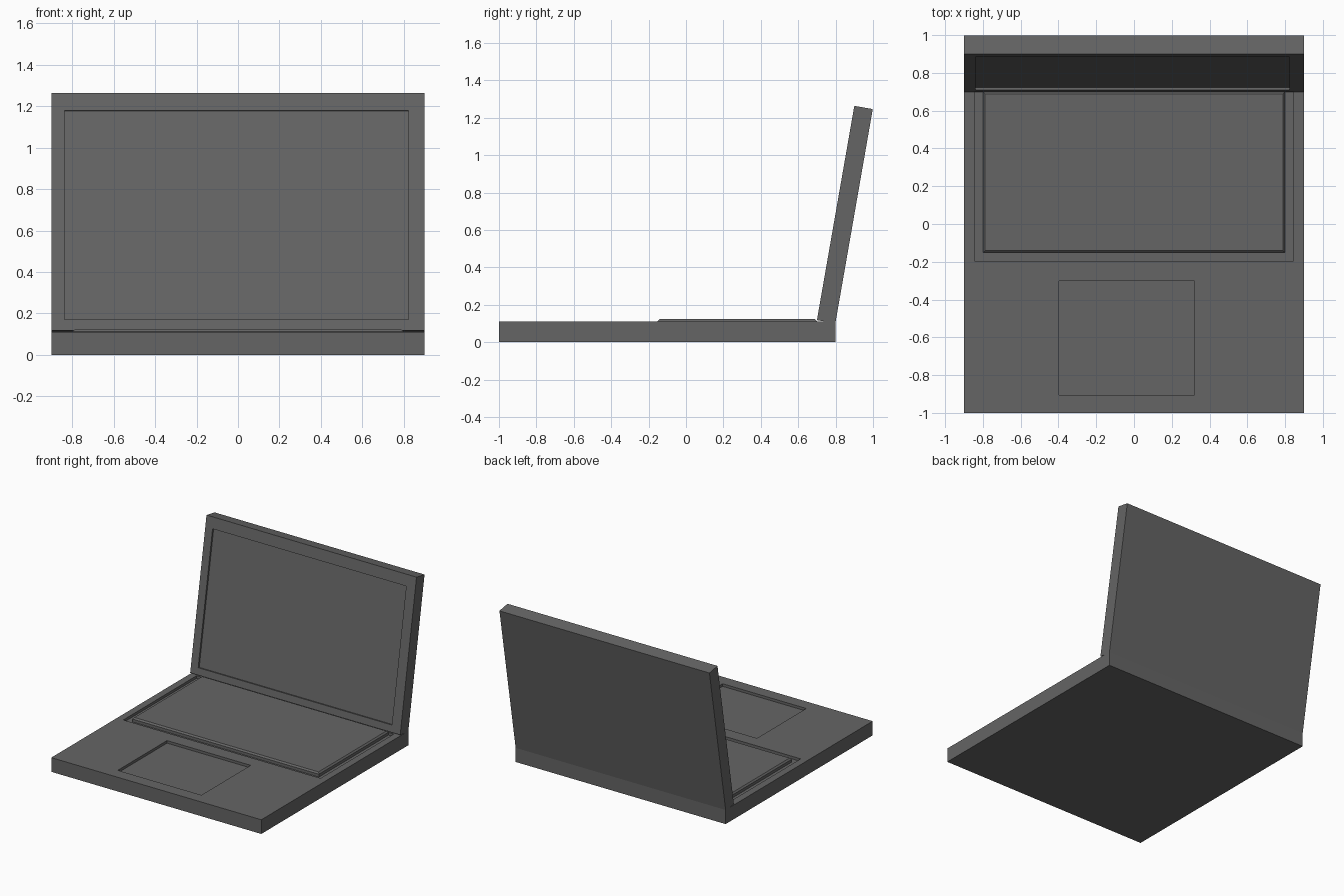
import bpy, bmesh
from math import radians
from mathutils import Matrix

if "Cube" in bpy.data.objects:
    bpy.data.objects.remove(bpy.data.objects["Cube"])

# Dark grey casing
casing = bpy.data.materials.new("dark_grey")
casing.diffuse_color = (0.13, 0.13, 0.13, 1)
casing.use_nodes = True
casing.node_tree.nodes["Principled BSDF"].inputs["Base Color"].default_value = casing.diffuse_color


def box(name, x, y, z):
    """Box from (min, max) ranges."""
    bm = bmesh.new()
    bmesh.ops.create_cube(bm, size=1)
    size = [r[1] - r[0] for r in (x, y, z)]
    mid = [(r[0] + r[1]) / 2 for r in (x, y, z)]
    bmesh.ops.scale(bm, vec=size, verts=bm.verts)
    bmesh.ops.translate(bm, vec=mid, verts=bm.verts)
    mesh = bpy.data.meshes.new(name)
    bm.to_mesh(mesh)
    bm.free()
    mesh.materials.append(casing)
    obj = bpy.data.objects.new(name, mesh)
    bpy.context.collection.objects.link(obj)
    return obj


def recess(target, name, x, y, z):
    """Cut a shallow rectangular pocket with a hidden cutter."""
    cutter = box(name, x, y, z)
    cutter.hide_render = True
    cutter.hide_viewport = True
    cutter.matrix_world = target.matrix_world
    mod = target.modifiers.new(name, 'BOOLEAN')
    mod.object = cutter
    mod.operation = 'DIFFERENCE'
    mod.solver = 'EXACT'


# Base with keyboard well and trackpad pocket
base = box("base", (-0.9, 0.9), (-1, 0.8), (0, 0.11))
recess(base, "keyboard_well_cutter", (-0.845, 0.845), (-0.197, 0.7), (0.09, 0.2))
recess(base, "trackpad_cutter", (-0.397, 0.32), (-0.905, -0.302), (0.09, 0.2))

# Keyboard slab with a chamfered top rim
keyboard = box("keyboard", (-0.8, 0.8), (-0.152, 0.7), (0.085, 0.123))
bm = bmesh.new()
bm.from_mesh(keyboard.data)
rim = [e for e in bm.edges if all(v.co.z > 0.12 for v in e.verts)]
bmesh.ops.bevel(bm, geom=rim, offset=0.011, segments=1, affect='EDGES')
bm.to_mesh(keyboard.data)
bm.free()

# Tilted screen lid, pivoting on its lower front edge, with a display pocket
lid = box("screen_lid", (-0.9, 0.9), (0, 0.1), (0, 1.163))
lid.matrix_world = Matrix.Translation((0, 0.7, 0.118)) @ Matrix.Rotation(radians(-9.9), 4, 'X')
recess(lid, "display_cutter", (-0.838, 0.822), (-0.1, 0.014), (0.053, 1.077))
